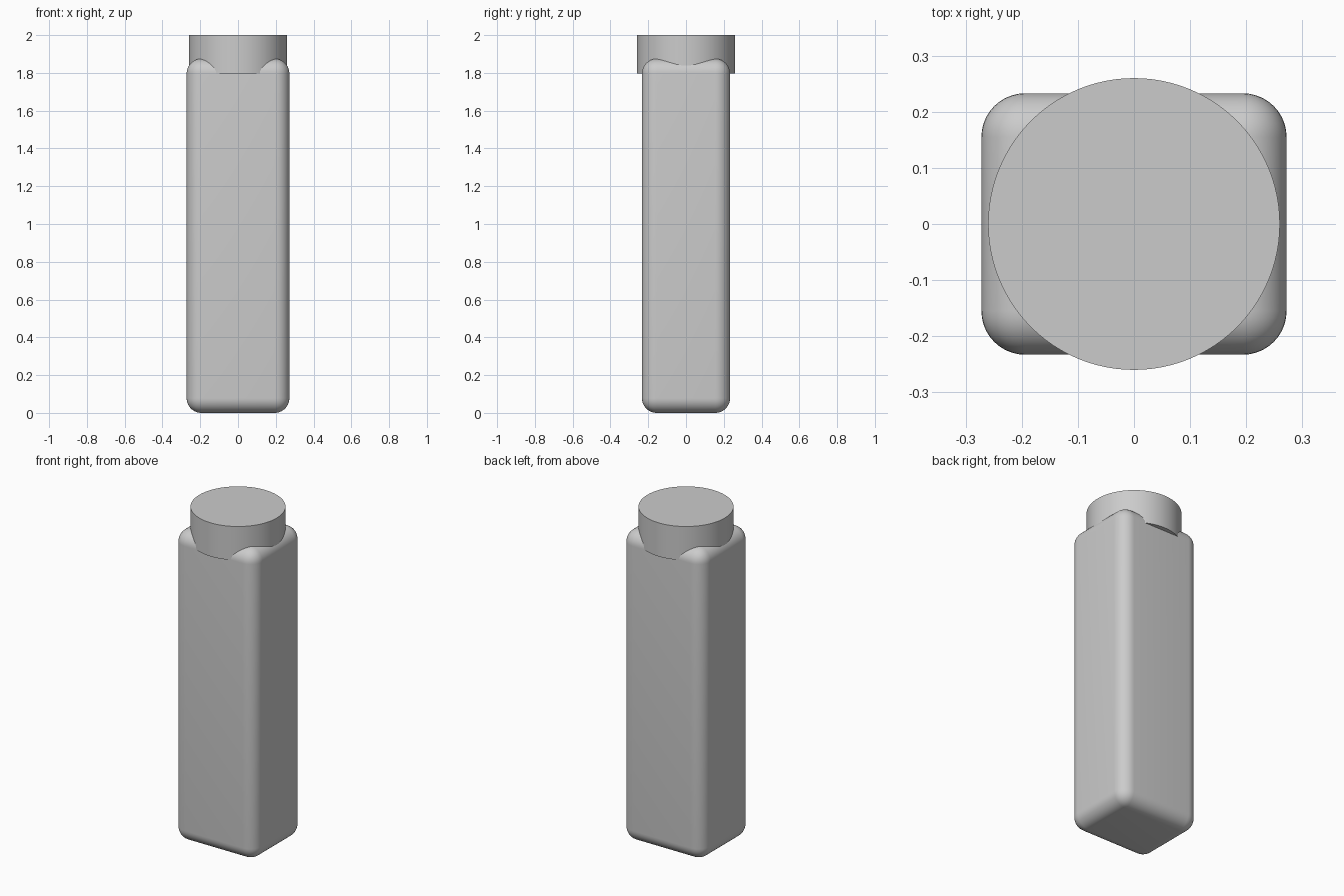
import bpy
import bmesh

cube = bpy.data.objects.get("Cube")
if cube:
    bpy.data.objects.remove(cube, do_unlink=True)

HALF_X, HALF_Y, BODY_TOP = 0.272, 0.233, 1.875
ROUNDING = 0.078
CAP_RADIUS, CAP_BOTTOM, CAP_TOP = 0.26, 1.797, 2.0

grey = bpy.data.materials.new("plain_grey")
grey.use_nodes = True
colour = (0.6, 0.6, 0.6, 1)
grey.diffuse_color = colour
grey.node_tree.nodes["Principled BSDF"].inputs["Base Color"].default_value = colour


def finish(name, bm):
    """Turn a bmesh into a smooth shaded object with sharp edges kept."""
    mesh = bpy.data.meshes.new(name)
    bm.to_mesh(mesh)
    bm.free()
    mesh.materials.append(grey)
    obj = bpy.data.objects.new(name, mesh)
    bpy.context.collection.objects.link(obj)
    bpy.ops.object.select_all(action='DESELECT')
    obj.select_set(True)
    bpy.context.view_layer.objects.active = obj
    bpy.ops.object.shade_smooth_by_angle()
    return obj


# Tall bottle body: a box with every edge and corner rounded
bm = bmesh.new()
bmesh.ops.create_cube(bm, size=1)
for v in bm.verts:
    v.co.x *= 2 * HALF_X
    v.co.y *= 2 * HALF_Y
    v.co.z = (v.co.z + 0.5) * BODY_TOP
bmesh.ops.bevel(bm, geom=bm.edges[:], offset=ROUNDING, offset_type='OFFSET',
                segments=10, profile=0.5, affect='EDGES')
finish("bottle_body", bm)

# Round cap overhanging the front and back of the body
bm = bmesh.new()
bmesh.ops.create_cone(bm, cap_ends=True, segments=96, radius1=CAP_RADIUS,
                      radius2=CAP_RADIUS, depth=CAP_TOP - CAP_BOTTOM)
bmesh.ops.translate(bm, verts=bm.verts, vec=(0, 0, (CAP_TOP + CAP_BOTTOM) / 2))
finish("bottle_cap", bm)
